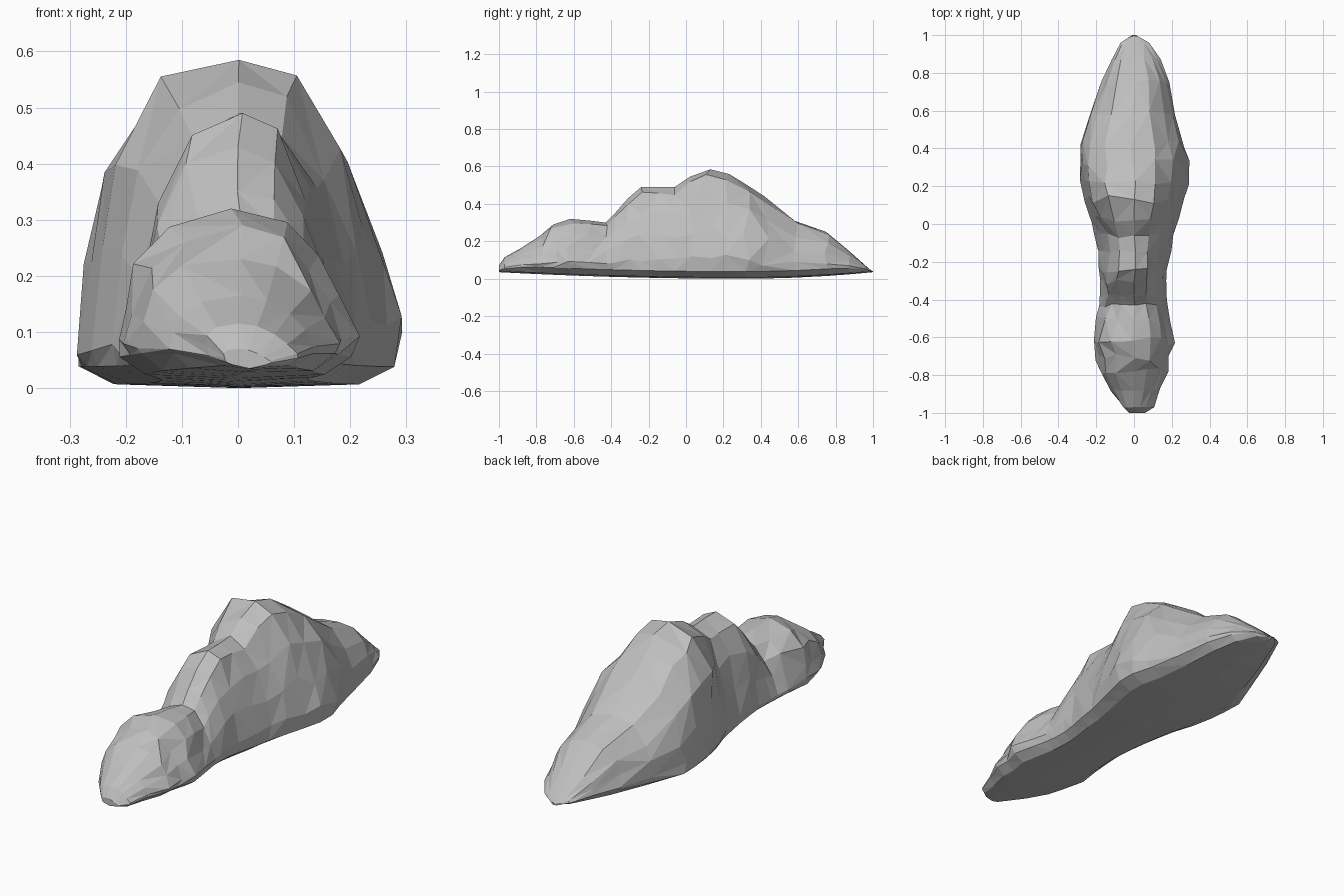
import bpy, bmesh, math, random

random.seed(11)

cube = bpy.data.objects.get("Cube")
if cube:
    bpy.data.objects.remove(cube, do_unlink=True)

# Plain stone colour
stone = bpy.data.materials.new("stone_grey")
stone.use_nodes = True
colour = (0.52, 0.52, 0.52, 1.0)
stone.diffuse_color = colour
shader = stone.node_tree.nodes["Principled BSDF"]
shader.inputs["Base Color"].default_value = colour
shader.inputs["Roughness"].default_value = 0.9

# Cross-sections from front to back: y, right edge, left edge, crest height
SECTIONS = [
    (-1, -.02, .06, .07), (-.97, -.05, .11, .115), (-.88, -.12, .14, .165),
    (-.78, -.18, .18, .23), (-.71, -.2, .185, .29), (-.62, -.22, .21, .32),
    (-.51, -.2, .19, .31), (-.43, -.19, .175, .3), (-.38, -.185, .17, .35),
    (-.31, -.18, .17, .43), (-.24, -.185, .18, .49), (-.15, -.195, .2, .49),
    (-.06, -.21, .215, .49), (.02, -.225, .235, .545), (.13, -.26, .265, .585),
    (.23, -.28, .29, .56), (.32, -.29, .29, .505), (.42, -.295, .26, .44),
    (.58, -.235, .225, .31), (.75, -.17, .19, .25), (.87, -.115, .145, .15),
    (.96, -.07, .08, .07), (1, -.01, .01, .035),
]
# Half-width and height fractions of the dome, from left rim over to right rim
DOME = [
    (.96, 0), (1, .13), (.88, .4), (.7, .68), (.4, .93), (0, 1),
    (-.52, .9), (-.82, .66), (-.92, .36), (-1, .07), (-.96, 0),
]
CREST = DOME.index((0, 1))
CREASES = ((-.43, .06), (-.11, .11))   # grooves between lumps: y, breadth


def base_height(y):
    """Underside curves gently up towards both ends."""
    reach = (y - .3) / (1.3 if y < .3 else .7)
    return .035 * reach * reach


def section_points(y, right, left, crest):
    """One closed ring: domed top, then a shallow tapered underside."""
    middle, half = (right + left) / 2, (left - right) / 2
    base = base_height(y)
    rim = min(base + .038 * min(1, half / .15), crest)
    pinch = max(math.exp(-((y - c) / breadth) ** 2) for c, breadth in CREASES)
    wobble = min(1, half / .2) ** 3 * (1 - .5 * pinch)
    points = []
    for i, (across, up) in enumerate(DOME):
        # Grooves bite deeper into the right flank
        groove = 1 - pinch * up * (.34 if across < 0 else .08)
        x = middle * (1 - up) + across * half * groove
        z = rim + (crest - rim) * up
        shift = 0
        if i == CREST:
            x += random.uniform(-.02, .02) * wobble
        elif 0 < i < len(DOME) - 1:
            x += random.uniform(-.01, .01) * wobble
            z += random.uniform(-.025, .025) * wobble * (crest - rim) / .5
            shift = random.uniform(-.025, .025) * wobble
        points.append((x, y + shift, z))
    for side in (-.74, 0, .74):
        points.append((middle + half * side, y, base + .009 * abs(side)))
    return points


# Rocky mound: sections joined into a faceted skin
bm = bmesh.new()
rings = [[bm.verts.new(p) for p in section_points(*s)] for s in SECTIONS]

for ring, following in zip(rings, rings[1:]):
    count = len(ring)
    for i in range(count):
        j = (i + 1) % count
        a, b, c, d = ring[i], ring[j], following[j], following[i]
        # Mixed diagonals give an irregular, chipped surface
        if random.random() < .5:
            bm.faces.new((a, b, c))
            bm.faces.new((a, c, d))
        else:
            bm.faces.new((a, b, d))
            bm.faces.new((b, c, d))
bm.faces.new(rings[0])
bm.faces.new(rings[-1])
bmesh.ops.recalc_face_normals(bm, faces=bm.faces)

mesh = bpy.data.meshes.new("rock_mound")
bm.to_mesh(mesh)
bm.free()
mesh.materials.append(stone)
rock = bpy.data.objects.new("rock_mound", mesh)
bpy.context.collection.objects.link(rock)
